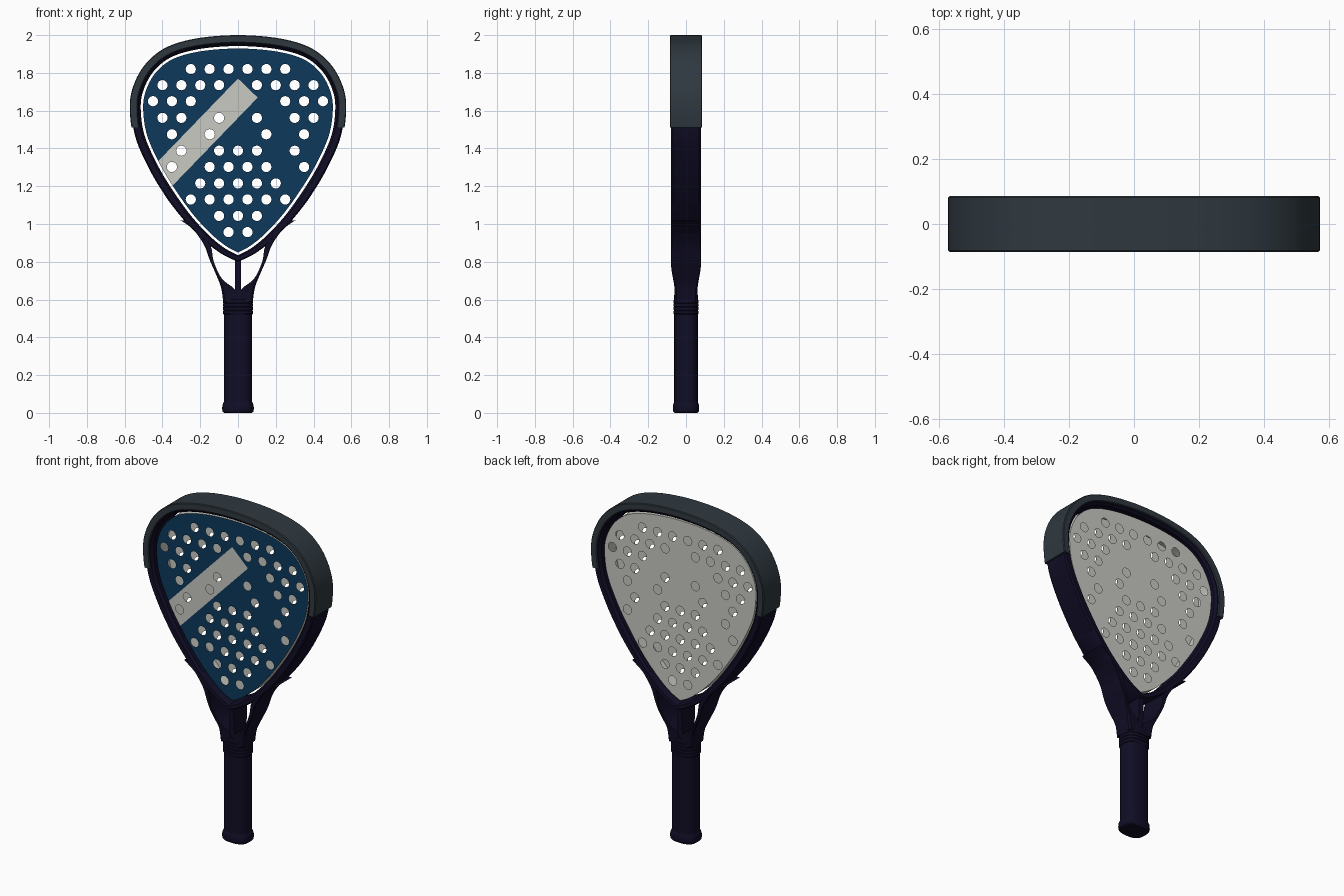
import bpy, bmesh, math
from mathutils import Vector

if "Cube" in bpy.data.objects:
    bpy.data.objects.remove(bpy.data.objects["Cube"], do_unlink=True)


def material(name, rgb):
    m = bpy.data.materials.new(name)
    m.use_nodes = True
    m.diffuse_color = (*rgb, 1)
    bsdf = m.node_tree.nodes["Principled BSDF"]
    bsdf.inputs["Base Color"].default_value = (*rgb, 1)
    bsdf.inputs["Roughness"].default_value = 0.6
    return m


NAVY = material("dark navy", (0.005, 0.004, 0.018))
SLATE = material("slate", (0.028, 0.04, 0.05))
BLUE = material("deep blue", (0.004, 0.04, 0.105))
GREY = material("pale grey", (0.58, 0.59, 0.54))


def finish(name, bm, mats, smooth=True, recalc=True):
    if recalc:
        bmesh.ops.recalc_face_normals(bm, faces=bm.faces)
    me = bpy.data.meshes.new(name)
    bm.to_mesh(me)
    bm.free()
    ob = bpy.data.objects.new(name, me)
    bpy.context.collection.objects.link(ob)
    for m in mats:
        me.materials.append(m)
    if smooth:
        bpy.ops.object.select_all(action='DESELECT')
        ob.select_set(True)
        bpy.context.view_layer.objects.active = ob
        bpy.ops.object.shade_smooth_by_angle(angle=math.radians(35))
    return ob


def spline(pts, steps=8):
    """Smooth curve through points, level at the first and free at the last."""
    p = [Vector(q) for q in pts]
    p = [Vector((-p[1].x, p[1].y))] + p + [p[-1] * 2 - p[-2]]
    out = []
    for a, b, c, d in zip(p, p[1:], p[2:], p[3:]):
        for i in range(steps):
            t = i / steps
            out.append(0.5 * (2 * b + (c - a) * t + (2 * a - 5 * b + 4 * c - d) * t * t
                              + (3 * b - a - 3 * c + d) * t ** 3))
    return out + [p[-2]]


def offset(loop, dist):
    """Move a clockwise outline outward by dist(z)."""
    out = []
    for i, p in enumerate(loop):
        t = (loop[(i + 1) % len(loop)] - loop[i - 1]).normalized()
        out.append(p + Vector((-t.y, t.x)) * dist(p.y))
    return out


def loft(bm, rings, ring_closed=True, path_closed=False, caps=False):
    vs = [[bm.verts.new(c) for c in r] for r in rings]
    n = len(vs[0])
    for j in range(len(vs) - (not path_closed)):
        a, b = vs[j], vs[(j + 1) % len(vs)]
        for i in range(n - (not ring_closed)):
            k = (i + 1) % n
            bm.faces.new((a[i], a[k], b[k], b[i]))
    if caps:
        bm.faces.new(vs[0])
        bm.faces.new(vs[-1][::-1])


# Teardrop outline of the head opening
half = spline([(0, 1.942), (.2, 1.927), (.35, 1.885), (.445, 1.81), (.5, 1.71),
               (.515, 1.61), (.495, 1.47), (.43, 1.32), (.35, 1.185), (.25, 1.045),
               (.15, .937), (.07, .872), (0, .835)])
opening = half + [Vector((-p.x, p.y)) for p in half[-2:0:-1]]


def band(section, thick):
    """Sweep a (fraction outward, y) section around the opening."""
    bm = bmesh.new()
    rings = []
    for f, y in section:
        rings.append([(p.x, y, p.y) for p in offset(opening, lambda z: f * thick(z))])
    loft(bm, rings, path_closed=True)
    return bm


# Hoop frame, slimmer at the bottom of the head
def frame_thick(z):
    return .033 + .016 * min(1, max(0, (z - .85) / .3))


edge = [(0, .064), (.25, .078), (.85, .08), (1, .07)]
finish("hoop_frame", band([(f, -y) for f, y in edge] + edge[::-1], frame_thick), [NAVY])

# Bumper guard over the top of the hoop
rim = [(.3, .08), (.36, .086), (.93, .086), (1, .081)]
bm = band([(f, -y) for f, y in rim] + rim[::-1], lambda z: .058)
bmesh.ops.bisect_plane(bm, geom=bm.verts[:] + bm.edges[:] + bm.faces[:],
                       plane_co=(0, 0, 1.51), plane_no=(0, 0, 1), clear_inner=True)
bmesh.ops.holes_fill(bm, edges=[e for e in bm.edges if e.is_boundary], sides=0)
finish("bumper_guard", bm, [SLATE])

# Hitting faces: perforated sheets round a hollow core
PLATE_Y = .055
plate = offset(opening, lambda z: -.013)
rows = [(1.82, (.05, .15, .25)), (1.735, (.1, .2, .3, .4)), (1.65, (.25, .35, .45)),
        (1.562, (.1, .3, .4)), (1.475, (.15, .35)), (1.388, (0, .1, .3)),
        (1.302, (.05, .15, .35)), (1.215, (0, .1, .2)), (1.13, (.05, .15, .25)),
        (1.043, (0, .1)), (.957, (.05,))]
holes = [(s * x, z) for z, xs in rows for x in xs for s in ((1, -1) if x else (1,))]


def perforated_mesh():
    cu = bpy.data.curves.new("sheet_outline", 'CURVE')
    cu.dimensions = '2D'
    cu.fill_mode = 'BOTH'
    ring = [2 * math.pi * i / 20 for i in range(20)]
    loops = [[(p.x, p.y) for p in plate]]
    loops += [[(x + .027 * math.cos(a), z + .027 * math.sin(a)) for a in ring]
              for x, z in holes]
    for lp in loops:
        sp = cu.splines.new('POLY')
        sp.points.add(len(lp) - 1)
        for pt, (x, z) in zip(sp.points, lp):
            pt.co = (x, z, 0, 1)
        sp.use_cyclic_u = True
    ob = bpy.data.objects.new("sheet_outline", cu)
    bpy.context.collection.objects.link(ob)
    bpy.context.view_layer.update()
    me = bpy.data.meshes.new_from_object(ob.evaluated_get(bpy.context.evaluated_depsgraph_get()))
    bpy.data.objects.remove(ob, do_unlink=True)
    return me


sheet = perforated_mesh()
# Diagonal stripe: corner, direction along it and direction across it
CORNER = Vector((0, 0, 1.77))
ALONG = Vector((.695, 0, .719))
ACROSS = Vector((.719, 0, -.695))
WIDTH = .145


def face_sheet(name, y, mats, striped=False):
    bm = bmesh.new()
    bm.from_mesh(sheet)
    for v in bm.verts:
        v.co = (v.co.x, y, v.co.y)
    for f in bm.faces:
        f.normal_update()
        f.material_index = 0
        if f.normal.y * y < 0:
            f.normal_flip()
    if striped:
        for co, no in ((CORNER, ALONG), (CORNER, ACROSS), (CORNER + ACROSS * WIDTH, ACROSS)):
            bmesh.ops.bisect_plane(bm, geom=bm.verts[:] + bm.edges[:] + bm.faces[:],
                                   plane_co=co, plane_no=no)
        for f in bm.faces:
            d = f.calc_center_median() - CORNER
            f.material_index = int(d.dot(ALONG) < 0 and 0 < d.dot(ACROSS) < WIDTH)
    finish(name, bm, mats, smooth=False, recalc=False)


face_sheet("front_face", -PLATE_Y, [BLUE, GREY], striped=True)
face_sheet("front_face_lining", -PLATE_Y + .003, [GREY])
face_sheet("back_face", PLATE_Y, [GREY])
bm = bmesh.new()
loft(bm, [[(p.x, y, p.y) for p in plate] for y in (-PLATE_Y, PLATE_Y)])
finish("core_wall", bm, [GREY])


# Throat arms, tapering in depth towards the handle
def depth(z):
    t = min(1, max(0, (z - .64) / .15))
    return .06 + .019 * t * t * (3 - 2 * t)


outer = spline([(.30, 1.05), (.235, .97), (.18, .89), (.15, .81), (.115, .73),
                (.09, .665), (.078, .59)], 4)
inner = spline([(.27, 1.05), (.20, .96), (.145, .885), (.128, .80), (.085, .71),
                (.015, .652), (0, .59)], 4)
for side, s in (("left", 1), ("right", -1)):
    bm = bmesh.new()
    rings = []
    for o, i in zip(outer[2:], inner[2:]):
        do, di = depth(o.y), depth(i.y)
        c = (o.x - i.x) * .12
        rings.append([(s * i.x, -di, i.y), (s * (o.x - c), -do, o.y), (s * o.x, -do + c, o.y),
                      (s * o.x, do - c, o.y), (s * (o.x - c), do, o.y), (s * i.x, di, i.y)])
    loft(bm, rings, caps=True)
    finish(side + "_throat_arm", bm, [NAVY])

# Centre strut between the arms
bm = bmesh.new()
loft(bm, [[(x, y, z) for x, y in ((-.016, -d), (.016, -d), (.016, d), (-.016, d))]
          for z, d in ((.62, .055), (.7, .06), (.825, .065))], caps=True)
finish("throat_strut", bm, [NAVY])


# Handle parts share a rounded-box cross-section
def turned(name, profile, power=.72):
    bm = bmesh.new()
    rings = []
    for r, z in profile:
        ring = []
        for i in range(40):
            a = 2 * math.pi * i / 40
            c, s = math.cos(a), math.sin(a)
            ring.append((math.copysign(abs(c) ** power, c) * r,
                         math.copysign(abs(s) ** power, s) * r * .83, z))
        rings.append(ring)
    loft(bm, rings, caps=True)
    finish(name, bm, [NAVY])


turned("handle_grip", [(.075, .03), (.075, .54)])
turned("butt_cap", [(.074, 0), (.081, .006), (.084, .02), (.083, .04), (.077, .055), (.074, .06)])
collar = [(.074, .52)]
for k in range(4):
    z = .525 + k * .019
    collar += [(.079, z), (.08, z + .008), (.079, z + .015), (.076, z + .017)]
turned("grip_collar", collar + [(.078, .605), (.076, .625)])
